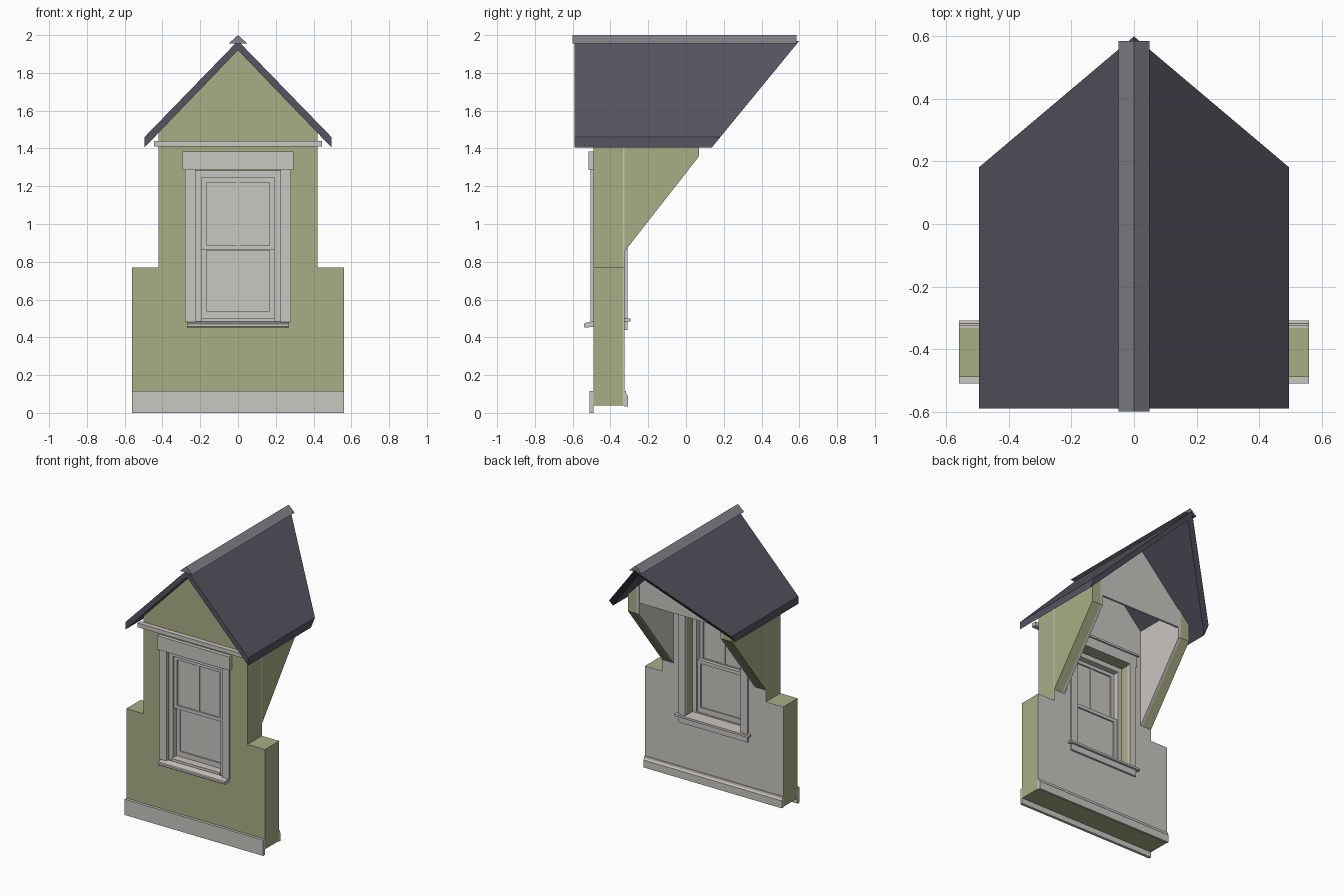
import bpy, bmesh
from mathutils import Vector

cube = bpy.data.objects.get("Cube")
if cube:
    bpy.data.objects.remove(cube, do_unlink=True)


def material(name, rgb):
    m = bpy.data.materials.new(name)
    m.use_nodes = True
    color = (*rgb, 1)
    m.diffuse_color = color
    m.node_tree.nodes["Principled BSDF"].inputs["Base Color"].default_value = color
    return m


SIDING = material("sage_siding", (0.40, 0.42, 0.235))
TRIM = material("warm_white", (0.59, 0.57, 0.535))
SLATE = material("dark_slate", (0.093, 0.09, 0.12))
RIDGE = material("ridge_grey", (0.216, 0.223, 0.25))

# Shared dimensions
WALL_FRONT, WALL_BACK, PLASTER = -0.49, -0.333, -0.325
HALF_LOW, HALF_UP = 0.56, 0.42
PEAK, PITCH = 1.92, 1.04
OPEN_X, OPEN_LOW, OPEN_TOP = 0.225, 0.48, 1.28
CHEEK_IN = 0.33


def under(x):
    """Height of the roof underside at x."""
    return PEAK - PITCH * x


def prism(name, pts, axis, lo, hi, mat, mirror=False, cut=None):
    """Extrude a profile along x (pts are y,z) or y (pts are x,z)."""
    bm = bmesh.new()
    place = (lambda p: (lo, *p)) if axis == "x" else (lambda p: (p[0], lo, p[1]))
    face = bm.faces.new([bm.verts.new(place(p)) for p in pts])
    grown = bmesh.ops.extrude_face_region(bm, geom=[face], use_keep_orig=True)
    step = Vector((hi - lo, 0, 0) if axis == "x" else (0, hi - lo, 0))
    verts = [g for g in grown["geom"] if isinstance(g, bmesh.types.BMVert)]
    bmesh.ops.translate(bm, vec=step, verts=verts)
    if cut:
        geom = bm.verts[:] + bm.edges[:] + bm.faces[:]
        res = bmesh.ops.bisect_plane(bm, geom=geom, plane_co=cut[0],
                                     plane_no=cut[1], clear_outer=True)
        edges = [g for g in res["geom_cut"] if isinstance(g, bmesh.types.BMEdge)]
        bmesh.ops.holes_fill(bm, edges=edges, sides=0)
    bmesh.ops.recalc_face_normals(bm, faces=bm.faces[:])
    if mirror:
        seam = [f for f in bm.faces if all(abs(v.co.x) < 1e-5 for v in f.verts)]
        bmesh.ops.delete(bm, geom=seam, context="FACES_ONLY")
    mesh = bpy.data.meshes.new(name)
    bm.to_mesh(mesh)
    bm.free()
    mesh.materials.append(mat)
    ob = bpy.data.objects.new(name, mesh)
    bpy.context.collection.objects.link(ob)
    if mirror:
        ob.modifiers.new("mirror", "MIRROR")
    return ob


def box(name, x, y, z, mat=TRIM, mirror=False):
    pts = [(x[0], z[0]), (x[1], z[0]), (x[1], z[1]), (x[0], z[1])]
    return prism(name, pts, "y", y[0], y[1], mat, mirror)


def wide(name, half, y, z, mat=TRIM):
    return box(name, (-half, half), y, z, mat)


# Front wall with window opening, plus plaster lining on its inner side
wall = [(0, 0.04), (HALF_LOW, 0.04), (HALF_LOW, 0.77), (HALF_UP, 0.77),
        (HALF_UP, under(HALF_UP)), (0, PEAK), (0, OPEN_TOP),
        (OPEN_X, OPEN_TOP), (OPEN_X, OPEN_LOW), (0, OPEN_LOW)]
prism("front_wall", wall, "y", WALL_FRONT, WALL_BACK, SIDING, True)
prism("wall_plaster", wall, "y", WALL_BACK, PLASTER, TRIM, True)

# Base boards
wide("front_base_board", HALF_LOW, (-0.51, WALL_FRONT), (0, 0.115))
base = [(PLASTER, 0.035), (-0.308, 0.035), (-0.308, 0.09), (-0.316, 0.1),
        (-0.318, 0.115), (PLASTER, 0.115)]
prism("back_base_board", base, "x", -HALF_LOW, HALF_LOW, TRIM)

# Side cheeks, trimmed to the roof underside
cheek = [(PLASTER, 0.855), (0.07, 1.36), (0.07, PEAK), (PLASTER, PEAK)]
below_roof = ((0, 0, PEAK), (PITCH, 0, 1))
prism("cheek_wall", cheek, "x", CHEEK_IN + 0.02, HALF_UP, SIDING, True, below_roof)
prism("cheek_plaster", cheek, "x", CHEEK_IN, CHEEK_IN + 0.02, TRIM, True, below_roof)

# Inner gable panel at the back of the cheeks
panel = [(0, 1.44), (CHEEK_IN, 1.44), (CHEEK_IN, under(CHEEK_IN)), (0, PEAK)]
prism("back_gable_panel", panel, "y", 0.05, 0.065, TRIM, True)

# Roof slopes with raked back edge, and ridge cap
eave = 0.495
slope = [(0, PEAK), (eave, under(eave)), (eave, under(eave) + 0.055), (0, PEAK + 0.05)]
prism("roof_slopes", slope, "y", -0.59, 0.7, SLATE, True,
      ((0, 0.6, PEAK + 0.05), (0, 1, -0.82)))
prism("ridge_cap", [(-0.05, 1.955), (0.05, 1.955), (0, 2)], "y", -0.6, 0.585, RIDGE)

# Horizontal band under the gable
wide("gable_band", 0.445, (-0.525, WALL_FRONT), (1.41, 1.44))

# Outer window casing
box("outer_casing", (OPEN_X, 0.28), (-0.505, WALL_FRONT), (OPEN_LOW, 1.285), mirror=True)
wide("outer_head", 0.293, (-0.517, WALL_FRONT), (1.285, 1.385))
sill = [(-0.54, 0.457), (-0.535, 0.452), (-0.49, 0.455), (-0.49, 0.485),
        (-0.535, 0.476), (-0.54, 0.47)]
prism("outer_sill", sill, "x", -0.27, 0.27, TRIM)

# Inner window casing
box("inner_casing", (OPEN_X, 0.28), (PLASTER, -0.311), (0.5, 1.285), mirror=True)
wide("inner_head", 0.285, (PLASTER, -0.311), (1.285, 1.36))
wide("inner_head_cap", 0.295, (PLASTER, -0.3), (1.36, 1.375))
wide("inner_stool", 0.3, (-0.4, -0.295), (0.485, 0.5))
wide("inner_apron", 0.28, (PLASTER, -0.311), (0.44, 0.485))

# Window frame set in the opening
FRAME = (-0.475, -0.395)
box("frame_jamb", (0.193, OPEN_X), FRAME, (OPEN_LOW, OPEN_TOP), mirror=True)
wide("frame_head", 0.193, FRAME, (1.245, OPEN_TOP))
wide("frame_sill", 0.193, (-0.49, -0.395), (OPEN_LOW, 0.503))


def sash(name, y, z, low_rail, top_rail):
    half, stile = 0.193, 0.168
    mid = (y[0] + y[1]) / 2
    box(name + "_stile", (stile, half), y, z, mirror=True)
    wide(name + "_bottom_rail", stile, y, (z[0], z[0] + low_rail))
    wide(name + "_top_rail", stile, y, (z[1] - top_rail, z[1]))
    wide(name + "_pane", stile, (mid - 0.002, mid + 0.002),
         (z[0] + low_rail, z[1] - top_rail))


# Sliding sashes and the upper glazing bar
sash("upper_sash", (-0.462, -0.437), (0.862, 1.245), 0.025, 0.025)
sash("lower_sash", (-0.433, -0.408), (0.503, 0.885), 0.037, 0.025)
wide("upper_glazing_bar", 0.008, (-0.458, -0.441), (0.887, 1.22))
